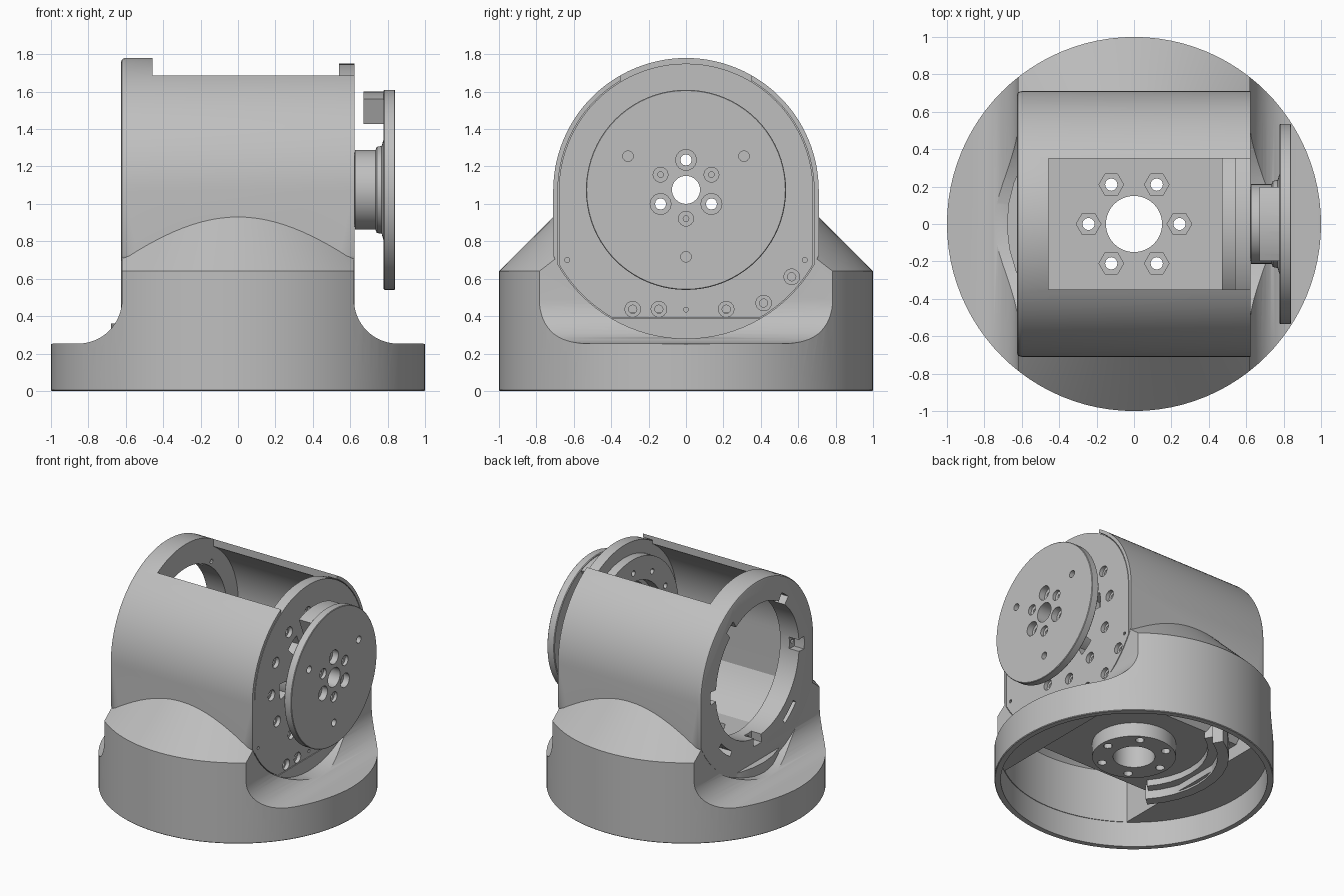
import bpy, bmesh, math

if "Cube" in bpy.data.objects:
    bpy.data.objects.remove(bpy.data.objects["Cube"])

CZ = 1.07  # height of the horizontal joint axis
grey = bpy.data.materials.new("light_grey")
grey.diffuse_color = (0.52, 0.52, 0.52, 1)
grey.use_nodes = True
grey.node_tree.nodes["Principled BSDF"].inputs["Base Color"].default_value = grey.diffuse_color

AXES = {'x': lambda u, v, t: (t, u, v),
        'y': lambda u, v, t: (u, t, v),
        'z': lambda u, v, t: (u, v, t)}


def loft(name, sections, axis):
    """Solid through equal-length 2D outlines, given as (outline, position along axis)."""
    bm = bmesh.new()
    rings = [[bm.verts.new(AXES[axis](u, v, t)) for u, v in pts] for pts, t in sections]
    n = len(rings[0])
    for a, b in zip(rings, rings[1:]):
        for i in range(n):
            bm.faces.new((a[i], a[(i + 1) % n], b[(i + 1) % n], b[i]))
    bm.faces.new(rings[0])
    bm.faces.new(rings[-1])
    bmesh.ops.recalc_face_normals(bm, faces=bm.faces)
    me = bpy.data.meshes.new(name)
    bm.to_mesh(me)
    bm.free()
    me.materials.append(grey)
    ob = bpy.data.objects.new(name, me)
    bpy.context.collection.objects.link(ob)
    return ob


def prism(name, pts, axis, a, b):
    return loft(name, [(pts, a), (pts, b)], axis)


def arc(r, a0, a1, n, cu=0.0, cv=0.0):
    return [(cu + r * math.cos(math.radians(a0 + (a1 - a0) * i / n)),
             cv + r * math.sin(math.radians(a0 + (a1 - a0) * i / n))) for i in range(n + 1)]


def circle(r, n=64, cu=0.0, cv=0.0):
    return arc(r, 0, 360, n, cu, cv)[:-1]


def lathe(name, profile, axis, cu=0.0, cv=0.0, n=80):
    return loft(name, [(circle(r, n, cu, cv), t) for r, t in profile], axis)


def ring_slot(r0, r1, a0, a1, cv=CZ):
    return arc(r1, a0, a1, 10, 0, cv) + arc(r0, a1, a0, 10, 0, cv)


def box(x0, x1, y0, y1, z0, z1):
    return prism("cutter", [(x0, y0), (x1, y0), (x1, y1), (x0, y1)], 'z', z0, z1)


def combine(ob, steps):
    """Apply a run of booleans and remove the helper solids."""
    for op, tools in steps:
        for t in tools:
            m = ob.modifiers.new("b", 'BOOLEAN')
            m.operation, m.object, m.solver = op, t, 'EXACT'
    dg = bpy.context.evaluated_depsgraph_get()
    me = bpy.data.meshes.new_from_object(ob.evaluated_get(dg))
    ob.modifiers.clear()
    ob.data = me
    me.materials.clear()
    me.materials.append(grey)
    for _, tools in steps:
        for t in tools:
            bpy.data.objects.remove(t)


def polar(r, deg, cv=0.0):
    return r * math.cos(math.radians(deg)), cv + r * math.sin(math.radians(deg))


def screw_hole(axis, u, v, face, depth, back, r, head_r, sides=14):
    """Through hole with a shallow recess for the screw head."""
    s = 1 if face > back else -1
    return [prism("cutter", circle(r, 12, u, v), axis, back, face + s * 0.02),
            prism("cutter", circle(head_r, sides, u, v), axis, face - s * depth, face + s * 0.021)]


def plate_outline(r, low_r, bottom):
    """Round top, straight sides, lower corners on a wider arc, flat bottom."""
    a = math.degrees(math.acos(r / low_r))
    b = math.degrees(math.asin((CZ - bottom) / low_r))
    return (arc(r, 0, 180, 48, 0, CZ) + arc(low_r, 180 + a, 180 + b, 8, 0, CZ)
            + arc(low_r, 360 - b, 360 - a, 8, 0, CZ))


# Round base with conical shoulders, trimmed by filleted flanks
body = lathe("base_and_housing", [(.995, 0), (1, .005), (1, .64), (.3, 1.34)], 'z', n=96)
half = [(1.1, -.1), (1.1, .24), (.985, .253), (.855, .253)] + arc(.235, 270, 180, 14, .855, .488) + [(.62, 1.5)]
flanks = prism("cutter", half + [(-x, z) for x, z in reversed(half)], 'y', -1.2, 1.2)

# Housing barrel: round top, straight sides, shallow curved bottom
low = math.degrees(math.acos(.71 / .79))
barrel_pts = arc(.71, 0, 180, 56, 0, CZ) + arc(.79, 180 + low, 360 - low, 28, 0, CZ)
shrink = lambda k: [(y * k, CZ + (z - CZ) * k) for y, z in barrel_pts]
barrel = loft("cutter", [(shrink(.972), -.625), (shrink(.988), -.621), (shrink(.997), -.612),
                         (barrel_pts, -.6), (barrel_pts, .622)], 'x')

# Housing cavity, top window, seat for the side plate, round opening, flange clearance
cuts = [prism("cutter", plate_outline(.66, .76, .42), 'x', -.46, .56),
        box(-.458, .7, -.35, .35, 1.4, 2),
        prism("cutter", plate_outline(.685, .79, .387), 'x', .54, .66),
        prism("cutter", circle(.52, 64, 0, CZ), 'x', -.7, -.4),
        prism("cutter", circle(.79, 96, 0, CZ), 'x', .6225, 1.2),
        prism("cutter", circle(.79, 96, 0, CZ), 'x', -1.2, -.6255)]
for a in (0, 54, 126, 180, 270):
    cuts.append(prism("cutter", ring_slot(.49, .585, a - 5, a + 5), 'x', -.7, -.54))
    u, v = polar(.555, a, CZ)
    cuts.append(prism("cutter", circle(.018, 10, u, v), 'x', -.7, -.4))
for a in (230, 310):
    cuts.append(prism("cutter", ring_slot(.605, .645, a - 8, a + 8), 'x', -.7, -.4))

# Hollow underside: low ring near the flanks, deep wells below the shoulders
under = prism("cutter", circle(.955, 96), 'z', -.1, .2)
side = [(.97, -.09), (.97, .9), (.745, .9), (.745, .66), (.46, .3)]
well = prism("cutter", side + [(-y, z) for y, z in reversed(side)], 'x', -.57, .57)
shell = lathe("cutter", [(.95, -.2), (.95, .61), (.3, 1.26)], 'z', n=96)
combine(well, [('INTERSECT', [shell])])
combine(body, [('INTERSECT', [flanks]), ('UNION', [barrel]), ('DIFFERENCE', cuts + [under, well])])

# Turntable hub under the floor, with stepped guide rib, then bore and screws
hub = prism("cutter", circle(.3), 'z', .19, .36)
rib = prism("cutter", ring_slot(.6, .68, 120, 222, 0), 'z', .185, .36)
step = prism("cutter", ring_slot(.53, .61, 122, 220, 0), 'z', .25, .35)
bores = [prism("cutter", circle(.15, 40), 'z', 0, .6)]
for k in range(6):
    u, v = polar(.243, 60 * k)
    bores += screw_hole('z', u, v, .42, .04, .1, .033, .066, 6)
combine(body, [('UNION', [hub, rib, step]), ('DIFFERENCE', bores)])

# Side plate with inner collar, slots and screws
plate = prism("side_plate", plate_outline(.68, .785, .392), 'x', .54, .622)
collar = prism("cutter", plate_outline(.58, .68, .5), 'x', .47, .56)
holes = [prism("cutter", circle(.4, 48, 0, CZ), 'x', .4, .55),
         prism("cutter", circle(.2, 48, 0, CZ), 'x', .4, .7)]
for k in range(6):
    a = 60 * k + 5
    holes.append(prism("cutter", ring_slot(.28, .37, a - 10, a + 10), 'x', .5, .7))
for k in range(12):
    u, v = polar(.47, 30 * k + 2, CZ)
    holes += screw_hole('x', u, v, .622, .03, .4, .022, .042)
for u, v in ((-.285, .437), (-.145, .437), (.215, .437), (.415, .47), (.565, .61)):
    holes += screw_hole('x', u, v, .622, .03, .4, .022, .042)
for u, v in ((-.635, .7), (.635, .7), (0, .435)):
    holes.append(prism("cutter", circle(.013, 10, u, v), 'x', .58, .7))
combine(plate, [('UNION', [collar]), ('DIFFERENCE', holes)])

# Rotating output flange with its stepped hub and curved stop lug
flange = lathe("output_flange", [(.25, .49), (.25, .538), (.195, .539), (.195, .624), (.213, .625),
                                 (.213, .735), (.23, .742), (.235, .768), (.27, .778), (.53, .778),
                                 (.535, .783), (.535, .836), (.531, .84)], 'x', 0, CZ + .005)
lug = prism("cutter", ring_slot(.38, .525, 68, 112, CZ + .005), 'x', .67, .8)
holes = [prism("cutter", circle(.075, 32, 0, CZ + .005), 'x', .3, 1)]
for a in (90, 210, 330):
    u, v = polar(.157, a, CZ + .008)
    holes += screw_hole('x', u, v, .84, .05, .3, .03, .056)
    u, v = polar(.157, a + 180, CZ + .008)
    holes += screw_hole('x', u, v, .84, .025, .6, .015, .04)
for u, v in ((-.31, 1.255), (.31, 1.255), (0, .717)):
    holes.append(prism("cutter", circle(.028, 14, u, v), 'x', .7, .9))
combine(flange, [('UNION', [lug]), ('DIFFERENCE', holes)])

# Smooth shading with crisp edges
for ob in (body, plate, flange):
    ob.select_set(True)
bpy.context.view_layer.objects.active = body
bpy.ops.object.shade_smooth_by_angle(angle=math.radians(30))
